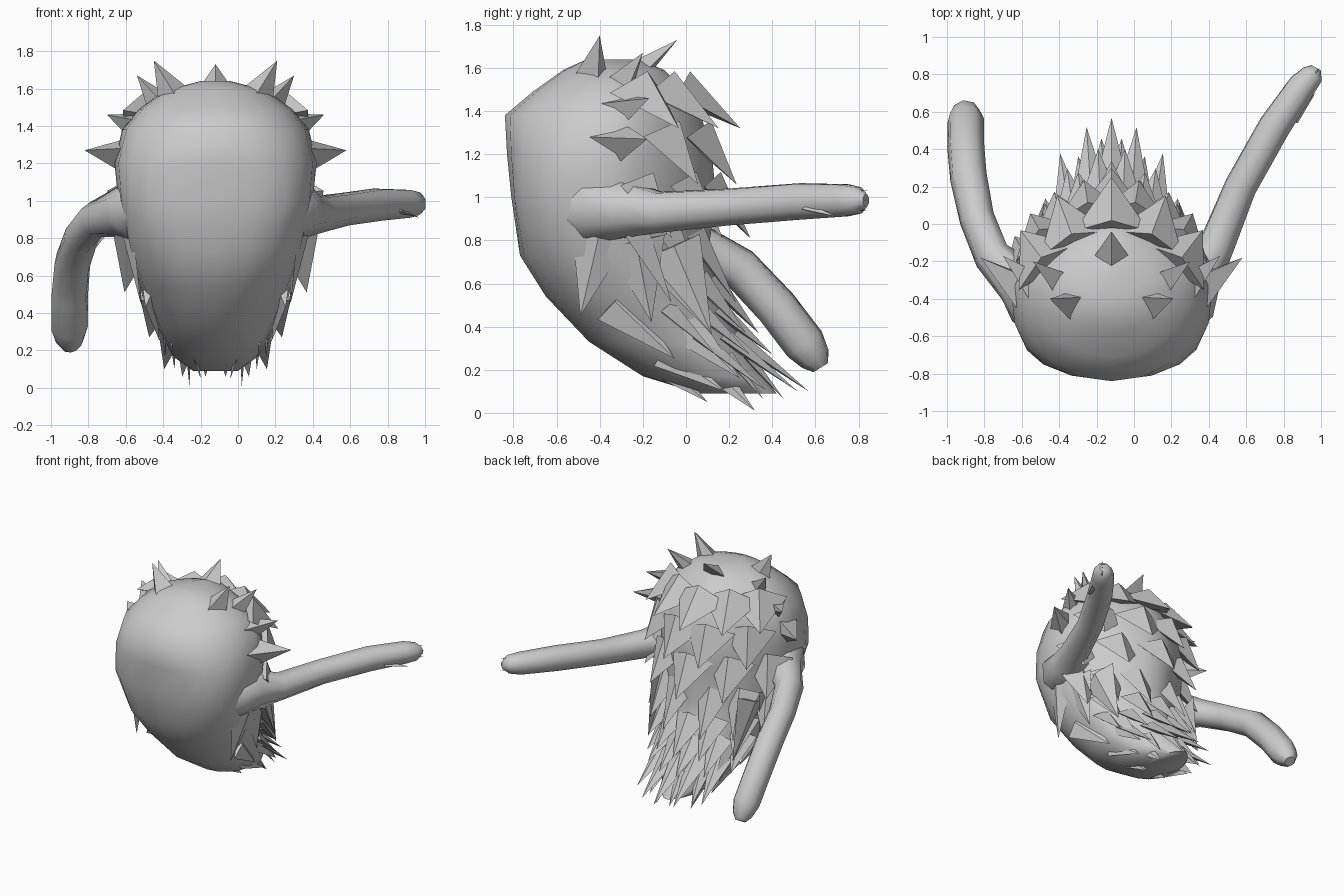
import bpy, bmesh, math
from mathutils import Vector

if "Cube" in bpy.data.objects:
    bpy.data.objects.remove(bpy.data.objects["Cube"])

CX = -0.12  # the body is off-centre because the arms are posed differently


def finish(bm, name, angle=50):
    bmesh.ops.recalc_face_normals(bm, faces=bm.faces)
    me = bpy.data.meshes.new(name)
    bm.to_mesh(me)
    bm.free()
    ob = bpy.data.objects.new(name, me)
    bpy.context.collection.objects.link(ob)
    bpy.ops.object.select_all(action='DESELECT')
    bpy.context.view_layer.objects.active = ob
    ob.select_set(True)
    bpy.ops.object.shade_smooth_by_angle(angle=math.radians(angle))
    return ob


def loft(bm, rings):
    vs = [[bm.verts.new(p) for p in r] for r in rings]
    n = len(vs[0])
    for a, b in zip(vs, vs[1:]):
        for i in range(n):
            j = (i + 1) % n
            bm.faces.new((a[i], a[j], b[j], b[i]))
    bm.faces.new(vs[0])
    bm.faces.new(vs[-1])


# body sections: z, front y, widest y, back y, half width
SECT = [(1.64, -.46, -.38, -.22, .08), (1.59, -.57, -.35, -.10, .27),
        (1.49, -.71, -.33, 0, .41), (1.38, -.84, -.33, .07, .50),
        (1.2, -.83, -.33, .12, .54), (1.0, -.81, -.36, .14, .52),
        (.73, -.77, -.30, .10, .47), (.54, -.65, -.22, .16, .40),
        (.33, -.45, -.08, .26, .31), (.17, -.20, .08, .36, .23),
        (.09, .06, .20, .42, .12)]


def section(z):
    for a, b in zip(SECT, SECT[1:]):
        if a[0] >= z >= b[0]:
            f = (a[0] - z) / (a[0] - b[0])
            return [p + (q - p) * f for p, q in zip(a, b)]


def surf(s, deg):
    """Point on a section; 0 degrees is the back, 180 the front."""
    z, yf, yc, yb, hw = s
    c, sn = math.cos(math.radians(deg)), math.sin(math.radians(deg))
    # the front is boxiest at shoulder height, rounder above and below
    n = 2 / 1.6 if c > 0 else 2 / (2.1 + .9 * max(0, 1 - abs(z - 1) / .4))
    depth = yb - yc if c > 0 else yc - yf
    return Vector((CX + hw * math.copysign(abs(sn) ** n, sn),
                   yc + depth * math.copysign(abs(c) ** n, c), z))


bm = bmesh.new()
loft(bm, [[surf(s, i * 18) for i in range(20)] for s in SECT])
finish(bm, "body", 80)


def spike(bm, base, tip, w, up, thick=.8):
    """Four-sided tuft with a ridge on its upper side."""
    d = (tip - base).normalized()
    side = d.cross(up).normalized() * w
    lift = side.cross(d).normalized() * w * thick
    inner = base - d * .08
    ring = [bm.verts.new(p) for p in
            (inner + side, inner + lift, inner - side, inner - lift * .3)]
    t = bm.verts.new(tip)
    for i in range(4):
        bm.faces.new((ring[i], ring[(i + 1) % 4], t))
    bm.faces.new(ring)


# back fur rows: base z, angles, outward, backward, drop, width
ROWS = [(1.44, (0, 34, 60), .12, .10, .12, .20),
        (1.22, (18, 48), .08, .07, .16, .19),
        (.99, (0, 36, 64), .07, .09, .18, .17),
        (.75, (22, 46, 70), .05, .12, .24, .13),
        (.55, (0, 28, 56), .05, .13, .18, .12),
        (.42, (15, 42, 68), .04, .16, .15, .10),
        (.30, (0, 28, 56), .05, .24, .20, .09),
        (.20, (16, 45), .03, .10, .14, .06)]
bm = bmesh.new()
for z, angles, out, back, drop, w in ROWS:
    s = section(z)
    for a in angles:
        for sg in ((1,) if a == 0 else (1, -1)):
            p = surf(s, a * sg)
            n = Vector((p.x - CX, p.y - s[2], 0)).normalized()
            spike(bm, p, p + n * out + Vector((0, back, -drop)), w,
                  Vector((0, 0, 1)), .6)
finish(bm, "back_fur", 30)


def tufts(name, table, flat):
    """Mirrored tufts from base, tip, width."""
    bm = bmesh.new()
    for b, t, w in table:
        for sg in (1, -1):
            f = lambda p: Vector((CX + sg * p[0], p[1], p[2]))
            up = Vector((sg, 0, .3)) if flat else Vector((0, -1, .2))
            spike(bm, f(b), f(t), w, up, .35 if flat else 1.3)
    if not flat:
        spike(bm, Vector((CX, -.27, 1.50)), Vector((CX, -.04, 1.73)), .2,
              Vector((0, 0, 1)), .7)
    finish(bm, name, 30)


# crown and cheek tufts sweep back out of the face shell
tufts("crown_tufts", [((.17, -.40, 1.46), (.33, -.40, 1.75), .17),
                      ((.22, -.32, 1.42), (.42, -.20, 1.67), .15),
                      ((.32, -.35, 1.36), (.58, -.17, 1.46), .16),
                      ((.36, -.37, 1.23), (.70, -.18, 1.27), .18)], False)
# flat flaps hanging along the lower flanks
tufts("flank_tufts", [((.44, -.42, .74), (.40, -.49, .45), .13),
                      ((.43, -.22, .72), (.39, -.16, .42), .14),
                      ((.38, -.03, .70), (.36, .12, .36), .14),
                      ((.34, -.28, .46), (.30, -.05, .25), .11),
                      ((.27, .02, .38), (.27, .25, .16), .10),
                      ((.22, -.04, .24), (.22, .18, .10), .08),
                      ((.14, .15, .18), (.14, .32, .01), .07),
                      ((.10, -.05, .17), (.08, .10, .05), .06)], True)


def tube(name, path):
    """Eight-sided limb; path points are x, y, z, radius."""
    bm = bmesh.new()
    pts = [Vector(p[:3]) for p in path]
    rings = []
    for i, p in enumerate(pts):
        d = (pts[min(i + 1, len(pts) - 1)] - pts[max(i - 1, 0)]).normalized()
        u = d.cross(Vector((1, 0, .3))).normalized()
        v = d.cross(u)
        rings.append([p + (u * math.cos(k * math.pi / 4)
                           + v * math.sin(k * math.pi / 4)) * path[i][3]
                      for k in range(8)])
    loft(bm, rings)
    finish(bm, name)


# one arm is held straight out backward, the other hangs bent
tube("raised_arm", [(.22, -.62, .95, .06), (.26, -.44, .95, .18),
                    (.34, -.28, .94, .14),
                    (.44, -.12, .93, .10), (.57, .20, .955, .09),
                    (.75, .52, .98, .09), (.90, .74, .985, .08),
                    (.955, .80, .985, .065), (.975, .835, .985, .03)])
tube("lowered_arm", [(-.45, -.62, .95, .06), (-.50, -.44, .95, .18),
                     (-.61, -.31, .94, .14),
                     (-.76, -.17, .90, .10), (-.84, .03, .80, .095),
                     (-.885, .25, .67, .10), (-.90, .42, .49, .10),
                     (-.90, .55, .32, .10), (-.90, .60, .25, .075),
                     (-.90, .625, .21, .04)])

# finger tips on the raised hand
bm = bmesh.new()
for dz in (-.045, 0, .045):
    spike(bm, Vector((.94, .76, .985 + dz)), Vector((.995, .84, .985 + dz)),
          .03, Vector((0, 0, 1)))
spike(bm, Vector((.90, .62, .93)), Vector((.97, .70, .91)), .035,
      Vector((0, 0, 1)))
finish(bm, "fingers")
